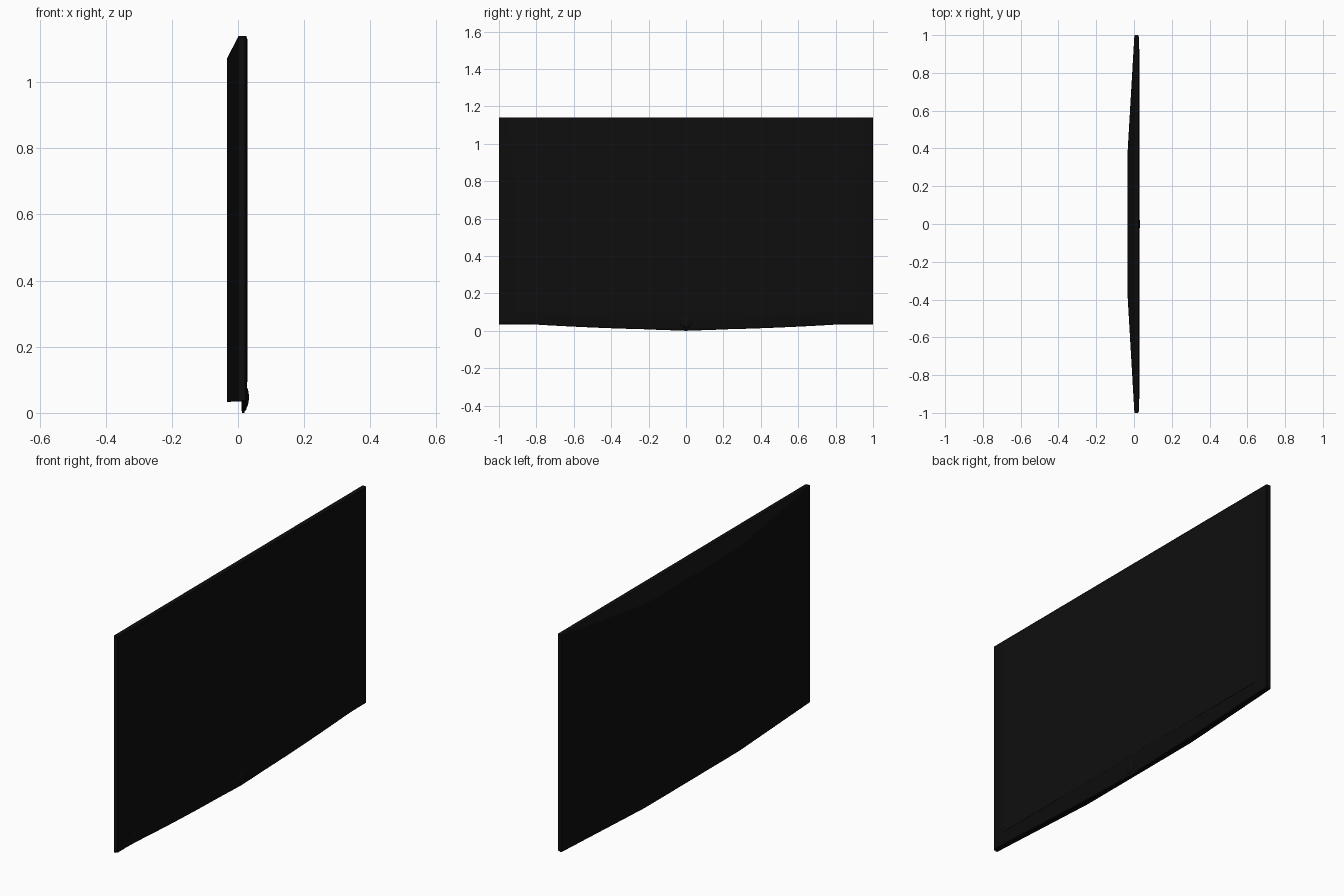
import bpy, bmesh, math
from mathutils import Matrix

cube = bpy.data.objects.get("Cube")
if cube:
    bpy.data.objects.remove(cube)


def material(name, value):
    m = bpy.data.materials.new(name)
    m.use_nodes = True
    color = (value, value, value, 1)
    m.diffuse_color = color
    m.node_tree.nodes["Principled BSDF"].inputs["Base Color"].default_value = color
    return m


black = material("black plastic", 0.004)
glass = material("dark screen", 0.0045)


def finish(name, bm, mat, smooth=False):
    bmesh.ops.recalc_face_normals(bm, faces=bm.faces)
    mesh = bpy.data.meshes.new(name)
    bm.to_mesh(mesh)
    bm.free()
    obj = bpy.data.objects.new(name, mesh)
    bpy.context.collection.objects.link(obj)
    mesh.materials.append(mat)
    if smooth:
        bpy.ops.object.select_all(action='DESELECT')
        obj.select_set(True)
        bpy.context.view_layer.objects.active = obj
        bpy.ops.object.shade_smooth_by_angle(angle=math.radians(30))
    return obj


def loft(bm, sections):
    """Bridge outlines of equal length and cap the two ends."""
    loops = [[bm.verts.new(p) for p in s] for s in sections]
    for a, b in zip(loops, loops[1:]):
        for i in range(len(a)):
            j = (i + 1) % len(a)
            bm.faces.new((a[i], a[j], b[j], b[i]))
    bm.faces.new(loops[0])
    bm.faces.new(loops[-1])


def rectangle(x, half, low, high):
    return [(x, -half, low), (x, half, low), (x, half, high), (x, -half, high)]


# Rear housing tapering to a raised flat back
bm = bmesh.new()
loft(bm, [rectangle(-0.034, 0.38, 0.033, 1.07),
          rectangle(0.002, 1, 0.035, 1.14),
          rectangle(0.012, 1, 0.035, 1.14)])
finish("rear_housing", bm, black)

# Front frame with a bowed lower edge and gently bevelled borders
STEPS = 24
ys = [-1 + 2 * i / STEPS for i in range(STEPS + 1)]


def frame_outline(x, inset, lift):
    half = 1 - inset
    bottom = [(x, y * half, 0.005 + lift + 0.033 * min(1, abs(y) / 0.88) ** 1.7)
              for y in ys]
    return bottom + [(x, half, 1.14 - inset / 8), (x, -half, 1.14 - inset / 8)]


bm = bmesh.new()
loft(bm, [frame_outline(0.010, 0, 0),
          frame_outline(0.021, 0, 0),
          frame_outline(0.025, 0.004, 0.006),
          [(0.028, max(-0.92, min(0.92, y)), max(0.09, min(z, 1.13)))
           for x, y, z in frame_outline(0.028, 0.08, 0.09)]])
finish("front_frame", bm, black, smooth=True)

# Screen panel
bm = bmesh.new()
loft(bm, [rectangle(0.026, 0.915, 0.1, 1.125),
          rectangle(0.0285, 0.915, 0.1, 1.125)])
finish("screen", bm, glass)

# Domed round button under the screen
bm = bmesh.new()
bmesh.ops.create_uvsphere(bm, u_segments=24, v_segments=12, radius=1)
bmesh.ops.transform(bm, verts=bm.verts,
                    matrix=Matrix.Translation((0.022, 0, 0.047))
                    @ Matrix.Diagonal((0.011, 0.034, 0.034, 1)))
finish("power_button", bm, black, smooth=True)

# Small lip below the middle of the frame
bm = bmesh.new()
loft(bm, [[(x, y, z) for y, z in ((-0.2, 0.007), (0, 0), (0.2, 0.007), (0, 0.03))]
          for x in (0.012, 0.02)])
finish("lower_lip", bm, black)
